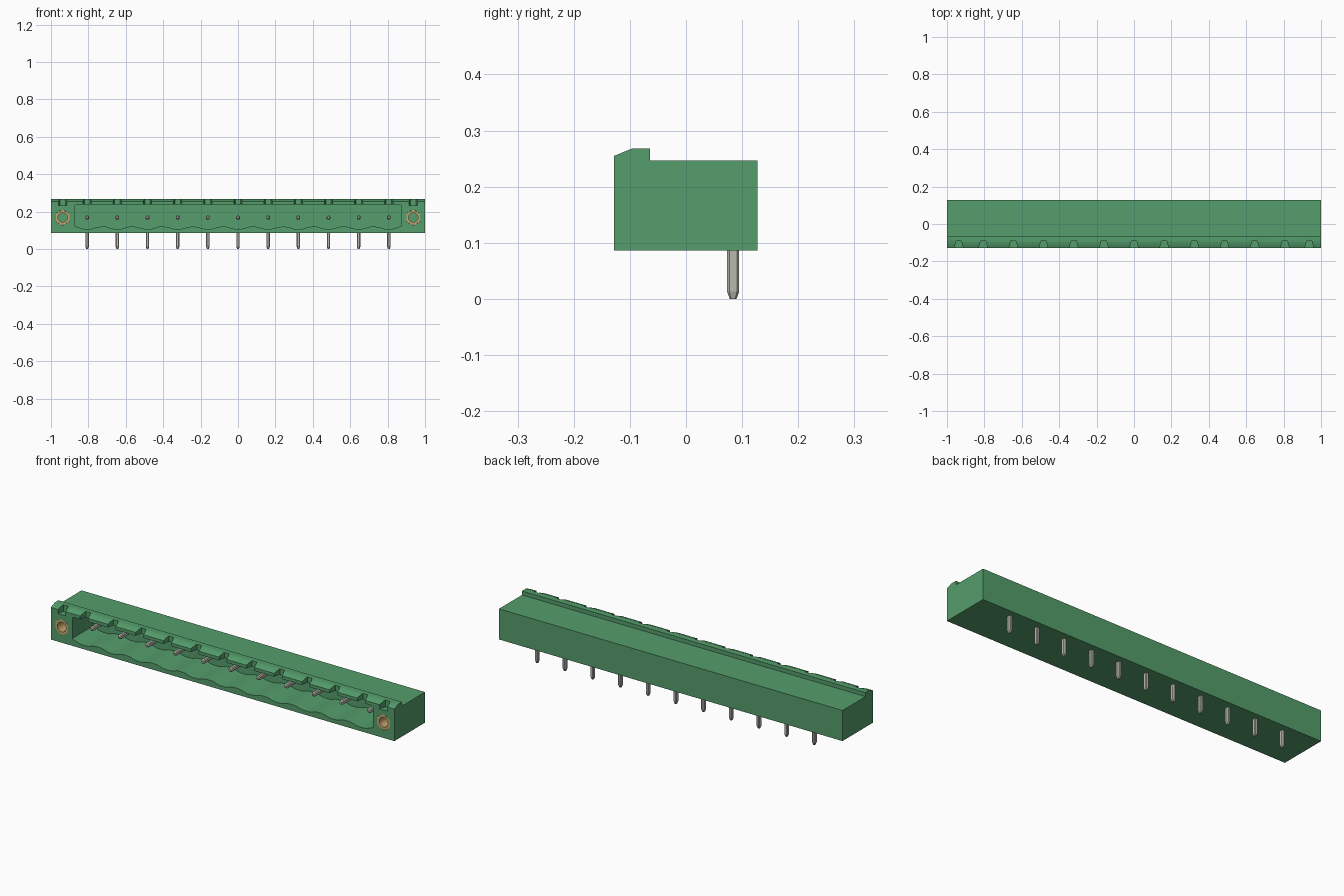
import bpy, bmesh, math
from mathutils import Vector

cube = bpy.data.objects.get("Cube")
if cube:
    bpy.data.objects.remove(cube, do_unlink=True)


def material(name, rgb, metallic=0.0):
    m = bpy.data.materials.new(name)
    m.use_nodes = True
    m.diffuse_color = (*rgb, 1)
    m.node_tree.nodes["Principled BSDF"].inputs["Base Color"].default_value = (*rgb, 1)
    return m


GREEN = material("green plastic", (0.09, 0.34, 0.15))
METAL = material("tinned metal", (0.50, 0.49, 0.43))
BRASS = material("brass", (0.54, 0.37, 0.16))

PITCH = 0.1613
PINS = [(i - 5) * PITCH for i in range(11)]
SCREW_X, MID_Z = 0.937, 0.168
FRONT, BACK = -0.128, 0.127
POCKET_BACK = 0.0


def finish(bm, name, mat):
    bmesh.ops.recalc_face_normals(bm, faces=bm.faces)
    me = bpy.data.meshes.new(name)
    bm.to_mesh(me)
    bm.free()
    me.materials.append(mat)
    ob = bpy.data.objects.new(name, me)
    bpy.context.collection.objects.link(ob)
    return ob


def loft(bm, rings):
    """Closed solid through rings with equal point counts."""
    loops = [[bm.verts.new(p) for p in r] for r in rings]
    n = len(loops[0])
    for a, b in zip(loops, loops[1:]):
        for i in range(n):
            j = (i + 1) % n
            bm.faces.new((a[i], a[j], b[j], b[i]))
    bm.faces.new(loops[0])
    bm.faces.new(loops[-1])


def cut(target, cutter):
    cutter.hide_render = True
    mod = target.modifiers.new("cut", 'BOOLEAN')
    mod.operation, mod.solver, mod.object = 'DIFFERENCE', 'EXACT', cutter
    bpy.context.view_layer.objects.active = target
    bpy.ops.object.modifier_apply(modifier=mod.name)
    bpy.data.objects.remove(cutter, do_unlink=True)


def smooth(ob):
    bpy.ops.object.select_all(action='DESELECT')
    ob.select_set(True)
    bpy.context.view_layer.objects.active = ob
    bpy.ops.object.shade_smooth_by_angle(angle=math.radians(25))


# Housing: side profile with the raised, chamfered front lip
profile = [(FRONT, 0.086), (BACK, 0.086), (BACK, 0.247), (-0.064, 0.247),
           (-0.064, 0.268), (-0.096, 0.268), (FRONT, 0.255)]
bm = bmesh.new()
loft(bm, [[(x, y, z) for y, z in profile] for x in (-1, 1)])
housing = finish(bm, "housing", GREEN)

# Mating cavity with a floor that dips below every pin
outline = [(-0.875, 0.230), (-0.875, 0.125)]
steps = 11 * 10
for i in range(steps + 1):
    x = -5.35 * PITCH + i * 10.7 * PITCH / steps
    wave = math.cos(2 * math.pi * x / PITCH)
    outline.append((x, 0.113 - 0.006 * max(-1, min(1, 1.4 * wave))))
outline += [(0.875, 0.125), (0.875, 0.230), (0.867, 0.238), (-0.867, 0.238)]
bm = bmesh.new()
loft(bm, [[(x, y, z) for x, z in outline] for y in (-0.2, 0.045)])
cut(housing, finish(bm, "cavity_cutter", GREEN))

# Coding notches along the lip, narrowing toward the back
bm = bmesh.new()
for x in PINS + [-SCREW_X, SCREW_X]:
    plan = [(x - 0.024, -0.14), (x + 0.024, -0.14), (x + 0.021, -0.118),
            (x + 0.014, -0.092), (x - 0.014, -0.092), (x - 0.021, -0.118)]
    loft(bm, [[(px, py, z) for px, py in plan] for z in (0.233, 0.3)])
cut(housing, finish(bm, "notch_cutter", GREEN))


# Hexagonal pockets for the threaded inserts
def hex_point(a, r):
    """Point on a hexagon with a corner at the top, at angle a."""
    local = (a - math.pi / 2) % (math.pi / 3) - math.pi / 6
    d = r * math.cos(math.pi / 6) / math.cos(local)
    return d * math.cos(a), d * math.sin(a)


ANGLES = [math.pi / 2 + i * math.tau / 24 for i in range(24)]
bm = bmesh.new()
for s in (-1, 1):
    corners = [hex_point(a, 0.043) for a in ANGLES[::4]]
    loft(bm, [[(s * SCREW_X + u, y, MID_Z + v) for u, v in corners]
              for y in (-0.2, POCKET_BACK)])
cut(housing, finish(bm, "pocket_cutter", GREEN))
smooth(housing)

# Threaded inserts: hexagonal outside, round bore
for s, side in ((-1, "right"), (1, "left")):
    bm = bmesh.new()
    loops = []
    for y, bore in ((FRONT, False), (FRONT, True), (POCKET_BACK, True), (POCKET_BACK, False)):
        pts = [(0.025 * math.cos(a), 0.025 * math.sin(a)) if bore else hex_point(a, 0.0425)
               for a in ANGLES]
        loops.append([bm.verts.new((s * SCREW_X + u, y, MID_Z + v)) for u, v in pts])
    for k in range(4):
        a, b = loops[k], loops[(k + 1) % 4]
        for i in range(24):
            j = (i + 1) % 24
            bm.faces.new((a[i], a[j], b[j], b[i]))
    smooth(finish(bm, side + "_threaded_insert", BRASS))


# Right-angle pins: chamfered bars with tapered tips
def section(w, d, c):
    """Rectangle of half sizes w, d with corners cut by c."""
    return [(w, -d + c), (w, d - c), (w - c, d), (-w + c, d),
            (-w, d - c), (-w, -d + c), (-w + c, -d), (w - c, -d)]


def bar(bm, start, axis, side, length, w, d, taper):
    start, axis, side = Vector(start), Vector(axis), Vector(side)
    up = axis.cross(side)
    rings = []
    for t, k in ((0, 0.55), (taper, 1), (length, 1)):
        rings.append([start + axis * t + side * u * k + up * v * k
                      for u, v in section(w, d, 0.004)])
    loft(bm, rings)


for i, x in enumerate(PINS):
    bm = bmesh.new()
    bar(bm, (x, 0.084, 0), (0, 0, 1), (1, 0, 0), 0.178, 0.009, 0.0108, 0.013)
    bar(bm, (x, -0.07, MID_Z), (0, 1, 0), (1, 0, 0), 0.16, 0.010, 0.010, 0.010)
    finish(bm, f"pin_{i + 1}", METAL)
